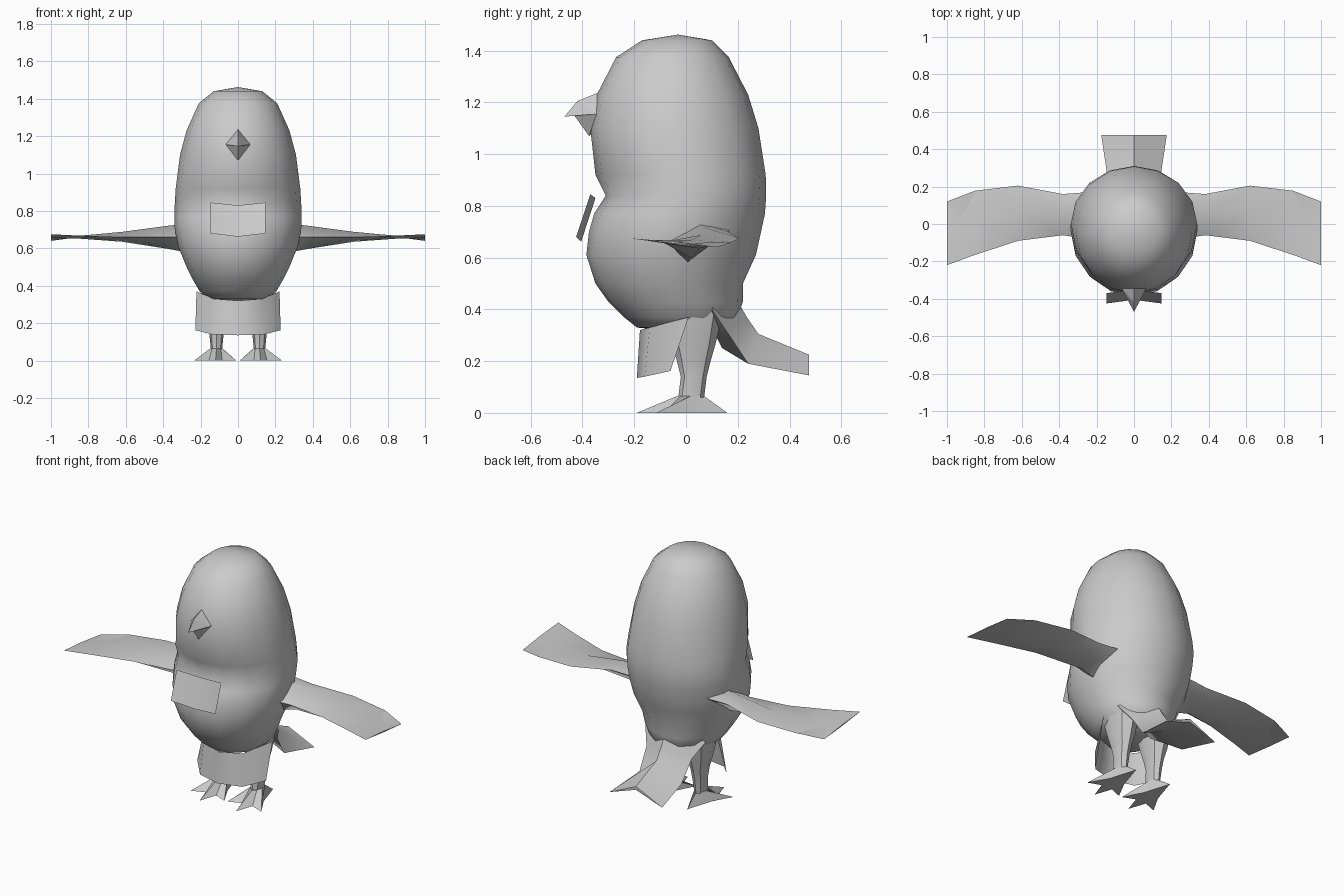
import bpy, bmesh, math

cube = bpy.data.objects.get("Cube")
if cube:
    bpy.data.objects.remove(cube, do_unlink=True)

grey = bpy.data.materials.new("plain grey")
grey.use_nodes = True
colour = (0.6, 0.6, 0.6, 1)
grey.diffuse_color = colour
grey.node_tree.nodes["Principled BSDF"].inputs["Base Color"].default_value = colour


def finish(name, bm, angle=40, mirror=False, closed=True):
    """Turn a bmesh into a shaded, optionally mirrored object."""
    if closed:
        bmesh.ops.recalc_face_normals(bm, faces=bm.faces)
    mesh = bpy.data.meshes.new(name)
    bm.to_mesh(mesh)
    bm.free()
    mesh.materials.append(grey)
    obj = bpy.data.objects.new(name, mesh)
    bpy.context.collection.objects.link(obj)
    if mirror:
        obj.modifiers.new("mirror", "MIRROR").use_mirror_merge = False
    bpy.ops.object.select_all(action="DESELECT")
    obj.select_set(True)
    bpy.context.view_layer.objects.active = obj
    if angle:
        bpy.ops.object.shade_smooth_by_angle(angle=math.radians(angle))
    return obj


def loft(name, rings, start=None, end=None, **options):
    """Skin closed rings of points; each end is a pole or a flat cap."""
    bm = bmesh.new()
    rows = [[bm.verts.new(p) for p in ring] for ring in rings]
    n = len(rows[0])
    for a, b in zip(rows, rows[1:]):
        for i in range(n):
            j = (i + 1) % n
            bm.faces.new((a[i], a[j], b[j], b[i]))
    for row, pole in ((rows[0], start), (rows[-1], end)):
        if pole:
            tip = bm.verts.new(pole)
            for i in range(n):
                bm.faces.new((row[i], row[(i + 1) % n], tip))
        else:
            bm.faces.new(row)
    return finish(name, bm, **options)


def oval(x, front, back, width, z, sides):
    """Horizontal oval between two depths."""
    mid, deep = (front + back) / 2, (back - front) / 2
    turns = [math.tau * i / sides for i in range(sides)]
    return [(x + width * math.sin(t), mid - deep * math.cos(t), z) for t in turns]


def sheet(name, columns):
    """Thin curved panel from (bottom point, top point) columns, left-right symmetric."""
    left = [[(-x, y, z) for x, y, z in col] for col in columns[:0:-1]]
    bm = bmesh.new()
    verts = [[bm.verts.new(p) for p in col] for col in left + columns]
    for a, b in zip(verts, verts[1:]):
        bm.faces.new((a[0], b[0], b[1], a[1]))
    return finish(name, bm, closed=False)


# Body: height, front depth, back depth, half width
body = [
    (.33, -.19, .17, .16), (.37, -.24, .2, .205), (.43, -.30, .22, .24),
    (.5, -.35, .22, .275), (.61, -.385, .27, .32), (.7, -.375, .29, .338),
    (.77, -.355, .305, .34), (.84, -.31, .31, .338), (.92, -.35, .308, .333),
    (1.1, -.37, .28, .31), (1.23, -.345, .24, .275), (1.375, -.27, .165, .21),
    (1.44, -.17, .1, .13),
]
loft("body", [oval(0, f, b, w, z, 16) for z, f, b, w in body],
     start=(0, 0, .31), end=(0, -.03, 1.462), angle=60)

# Tail: raised centre, drooping sides
tail = [
    ((.15, .52), (.2, .1, .4), (.1, .33)),
    ((.235, .37), (.15, .16, .31), (.14, .25)),
    ((.28, .305), (.14, .24, .19), (.26, .24)),
    ((.475, .225), (.175, .475, .145), (.475, .205)),
]
loft("tail", [[(0, *top), side, (0, *low), (-side[0], *side[1:])]
              for top, side, low in tail], angle=50)

# Wings: front, top, back and bottom points at each span station
wing = {
    .25: ((-.08, .665), (.05, .735), (.17, .705), (0, .575)),
    .38: ((-.06, .66), (.06, .72), (.16, .7), (.02, .598)),
    .62: ((-.09, .66), (.06, .688), (.205, .675), (.05, .635)),
    .85: ((-.165, .668), (.02, .667), (.178, .66), (0, .652)),
    1: ((-.22, .675), (-.05, .662), (.12, .64), (-.05, .655)),
}
loft("wings", [[(x, y, z) for y, z in ring] for x, ring in wing.items()],
     mirror=True, angle=60)

# Legs: height, front, back, half width
legs = [(.42, -.1, .15, .09), (.27, -.055, .115, .065), (.2, -.035, .095, .045),
        (.14, -.02, .08, .038), (.06, -.03, .07, .03)]
loft("legs", [oval(.115, f, b, w, z, 8) for z, f, b, w in legs], mirror=True)

# Feet: three splayed front toes and a heel toe
toes = [(0, -.19), (.035, -.085), (.115, -.115), (.05, 0),
        (0, .16), (-.05, 0), (-.11, -.115), (-.035, -.085)]
sole = [(.12 + x, y, 0) for x, y in toes]
ankle = oval(.115, -.035, .07, .033, .065, 8)
loft("feet", [sole, ankle], mirror=True, angle=20)

# Beak: upper and lower halves
def beak(name, tip, ridge, root):
    bm = bmesh.new()
    left, right, tip, ridge, root = [bm.verts.new(p) for p in (
        (.066, -.345, 1.155), (-.066, -.345, 1.155), (0, *tip), (0, *ridge), (0, *root))]
    for side in (left, right):
        bm.faces.new((side, tip, ridge))
        bm.faces.new((side, ridge, root))
    bm.faces.new((left, right, tip))
    bm.faces.new((left, root, right))
    finish(name, bm, angle=0)

beak("upper_beak", (-.47, 1.145), (-.42, 1.205), (-.34, 1.237))
beak("lower_beak", (-.432, 1.15), (-.375, 1.07), (-.34, 1.1))

# Chest panel and lower apron
sheet("chest_panel", [
    [(0, -.405, .662), (0, -.35, .83)],
    [(.148, -.425, .68), (.148, -.37, .845)],
])
sheet("lower_apron", [
    [(0, -.19, .135), (0, -.178, .32)],
    [(.14, -.16, .14), (.13, -.14, .33)],
    [(.228, -.06, .162), (.222, .01, .37)],
])
